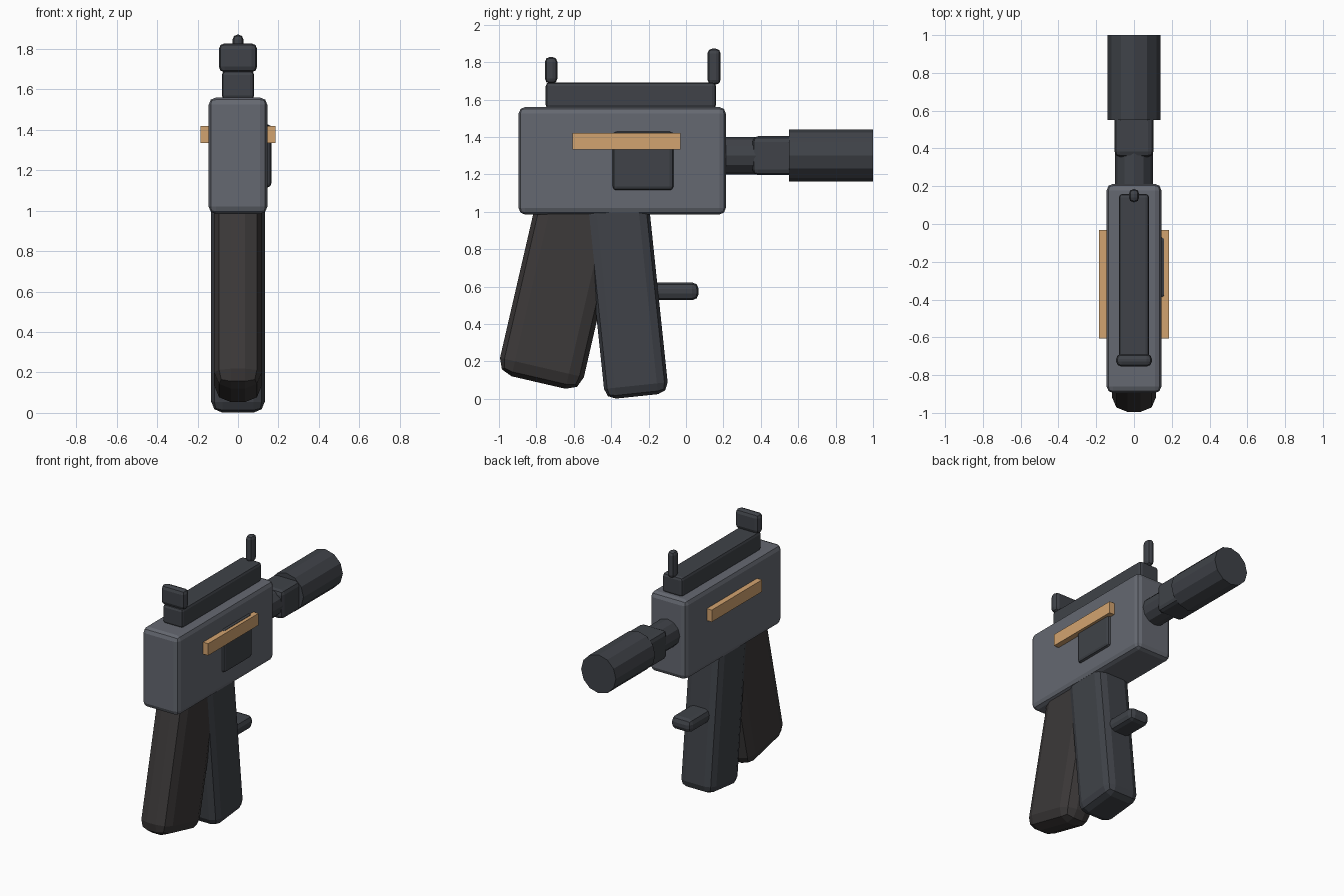
import bpy, bmesh
from math import radians
from mathutils import Matrix

if "Cube" in bpy.data.objects:
    bpy.data.objects.remove(bpy.data.objects["Cube"])


def material(name, rgb):
    m = bpy.data.materials.new(name)
    m.diffuse_color = (*rgb, 1)
    m.use_nodes = True
    m.node_tree.nodes["Principled BSDF"].inputs["Base Color"].default_value = m.diffuse_color
    return m


STEEL = material("steel_grey", (0.13, 0.14, 0.165))
DARK = material("dark_metal", (0.05, 0.055, 0.065))
GRIP = material("grip_brown", (0.045, 0.041, 0.041))
TAN = material("tan_stripe", (0.65, 0.37, 0.16))


def finish(name, bm, mat):
    me = bpy.data.meshes.new(name)
    bm.to_mesh(me)
    bm.free()
    me.materials.append(mat)
    ob = bpy.data.objects.new(name, me)
    bpy.context.collection.objects.link(ob)
    return ob


def box(name, center, size, mat, bevel=0.0, tilt=0.0):
    """Block with baked size, optional rounded edges and tilt about x."""
    bm = bmesh.new()
    bmesh.ops.create_cube(bm, size=1, matrix=Matrix.Diagonal((*size, 1)))
    ob = finish(name, bm, mat)
    ob.location = center
    ob.rotation_euler.x = radians(tilt)
    if bevel:
        mod = ob.modifiers.new("rounded_edges", 'BEVEL')
        mod.width = bevel
        mod.segments = 2
    return ob


def span(name, x, y, z, mat, bevel=0.0):
    """Block given by its (min, max) range on each axis."""
    ranges = (x, y, z)
    return box(name, [(a + b) / 2 for a, b in ranges],
               [b - a for a, b in ranges], mat, bevel)


def tube(name, radius, y0, y1, z, mat):
    """Twelve-sided cylinder along y."""
    bm = bmesh.new()
    bmesh.ops.create_cone(bm, cap_ends=True, segments=12, radius1=radius,
                          radius2=radius, depth=y1 - y0,
                          matrix=Matrix.Rotation(radians(90), 4, 'X'))
    ob = finish(name, bm, mat)
    ob.location = (0, (y0 + y1) / 2, z)
    return ob


# Main body and top rail
span("body", (-0.145, 0.145), (-0.895, 0.213), (0.985, 1.56), STEEL, 0.035)
span("top_rail", (-0.08, 0.08), (-0.75, 0.16), (1.55, 1.692), DARK, 0.02)

# Sights
span("rear_sight", (-0.095, 0.095), (-0.755, -0.687), (1.685, 1.828), DARK, 0.028)
span("front_sight", (-0.027, 0.027), (0.115, 0.185), (1.68, 1.872), DARK, 0.025)

# Barrel, collar and muzzle tube
tube("barrel", 0.1, 0.15, 0.42, 1.3, DARK)
span("barrel_collar", (-0.104, 0.104), (0.355, 0.58), (1.196, 1.404), DARK, 0.03)
tube("muzzle_tube", 0.139, 0.55, 1.0, 1.302, DARK)

# Ejection plate on the right side
span("side_plate", (0.105, 0.165), (-0.392, -0.067), (1.115, 1.428), DARK, 0.02)

# Coloured strip on both sides
for side, label in ((1, "right"), (-1, "left")):
    box(f"{label}_stripe", (side * 0.16, -0.318, 1.377), (0.05, 0.575, 0.086), TAN)

# Tilted grip, magazine and the peg on its front
box("rear_grip", (0, -0.665, 0.623), (0.235, 0.46, 1.1), GRIP, 0.082, -13)
box("magazine", (0, -0.317, 0.535), (0.268, 0.342, 1.05), DARK, 0.058, 6)
span("front_peg", (-0.08, 0.08), (-0.22, 0.068), (0.527, 0.622), DARK, 0.035)
